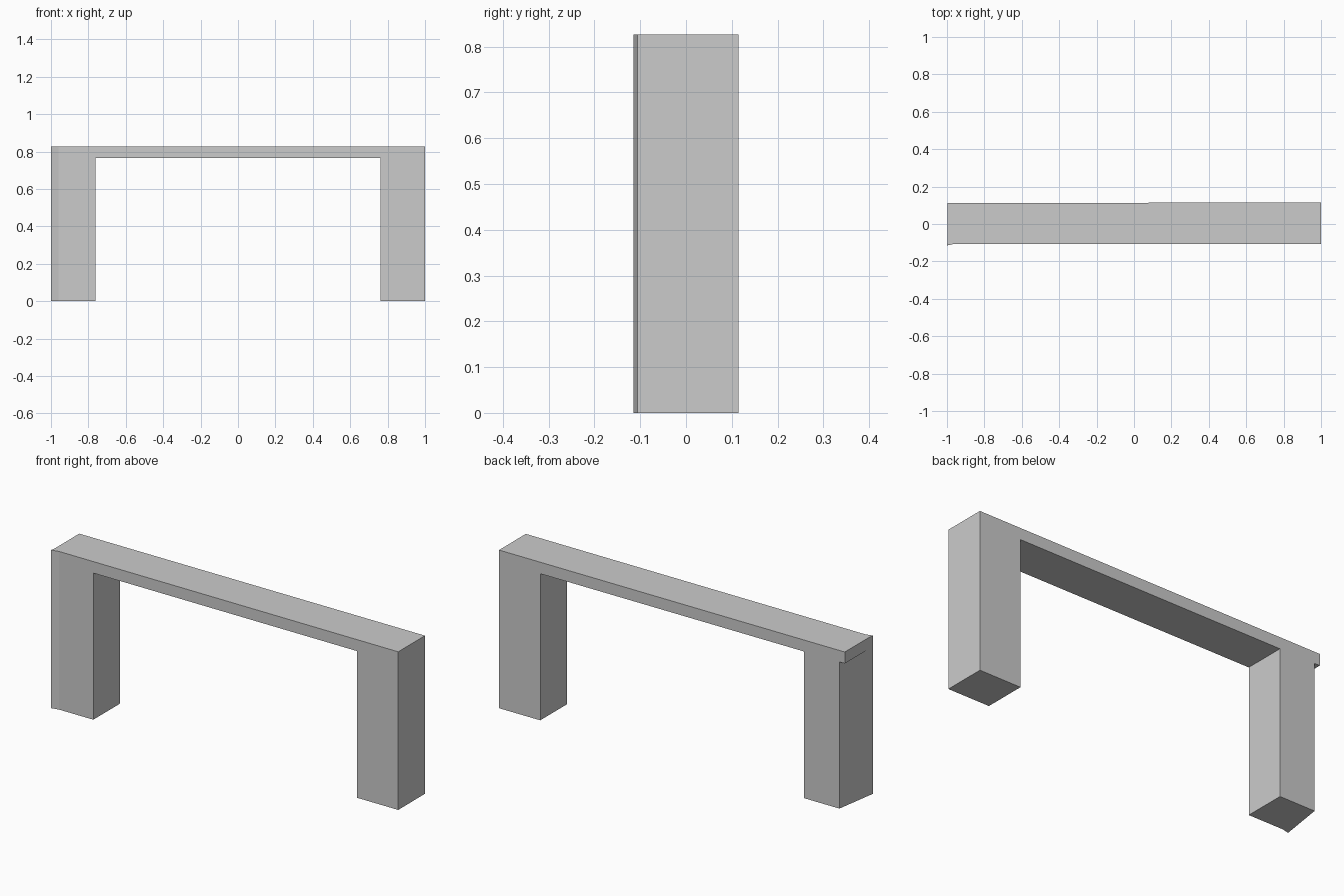
import bpy, bmesh

if "Cube" in bpy.data.objects:
    bpy.data.objects.remove(bpy.data.objects["Cube"])

TOP, UNDER = 0.826, 0.766      # crossbeam top and underside
FRONT = -0.106                 # main front plane


def prism(name, outline, z0, z1):
    """Extrude a plan outline (counter-clockwise) from z0 to z1."""
    bm = bmesh.new()
    face = bm.faces.new([bm.verts.new((x, y, z0)) for x, y in outline])
    ext = bmesh.ops.extrude_face_region(bm, geom=[face])
    verts = [v for v in ext["geom"] if isinstance(v, bmesh.types.BMVert)]
    bmesh.ops.translate(bm, verts=verts, vec=(0, 0, z1 - z0))
    bmesh.ops.recalc_face_normals(bm, faces=bm.faces)
    mesh = bpy.data.meshes.new(name)
    bm.to_mesh(mesh)
    bm.free()
    obj = bpy.data.objects.new(name, mesh)
    bpy.context.collection.objects.link(obj)
    return obj


def back(x):
    """Back edge, which slopes very slightly along the length."""
    return 0.1135 + 0.0015 * x


# Crossbeam, its left end just inside the left leg's outer corner
beam = prism("table_frame", [(-0.996, FRONT), (1, FRONT), (1, back(1)),
                             (-0.996, back(-1))], UNDER, TOP)

# Right leg: plain post
right_leg = prism("right_leg", [(0.762, FRONT), (1, FRONT), (1, back(1)),
                                (0.762, back(0.762))], 0, TOP)

# Left leg: slanted outer side and a slightly flared front corner
left_leg = prism("left_leg", [(-1, -0.115), (-0.96, FRONT), (-0.762, FRONT),
                              (-0.762, back(-0.762)), (-0.965, back(-0.965))], 0, TOP)

# Weld the legs into the beam so the flush faces are seamless
bpy.context.view_layer.objects.active = beam
for leg in (right_leg, left_leg):
    mod = beam.modifiers.new("weld", "BOOLEAN")
    mod.operation, mod.solver, mod.object = "UNION", "EXACT", leg
    bpy.ops.object.modifier_apply(modifier=mod.name)
    bpy.data.objects.remove(leg)
